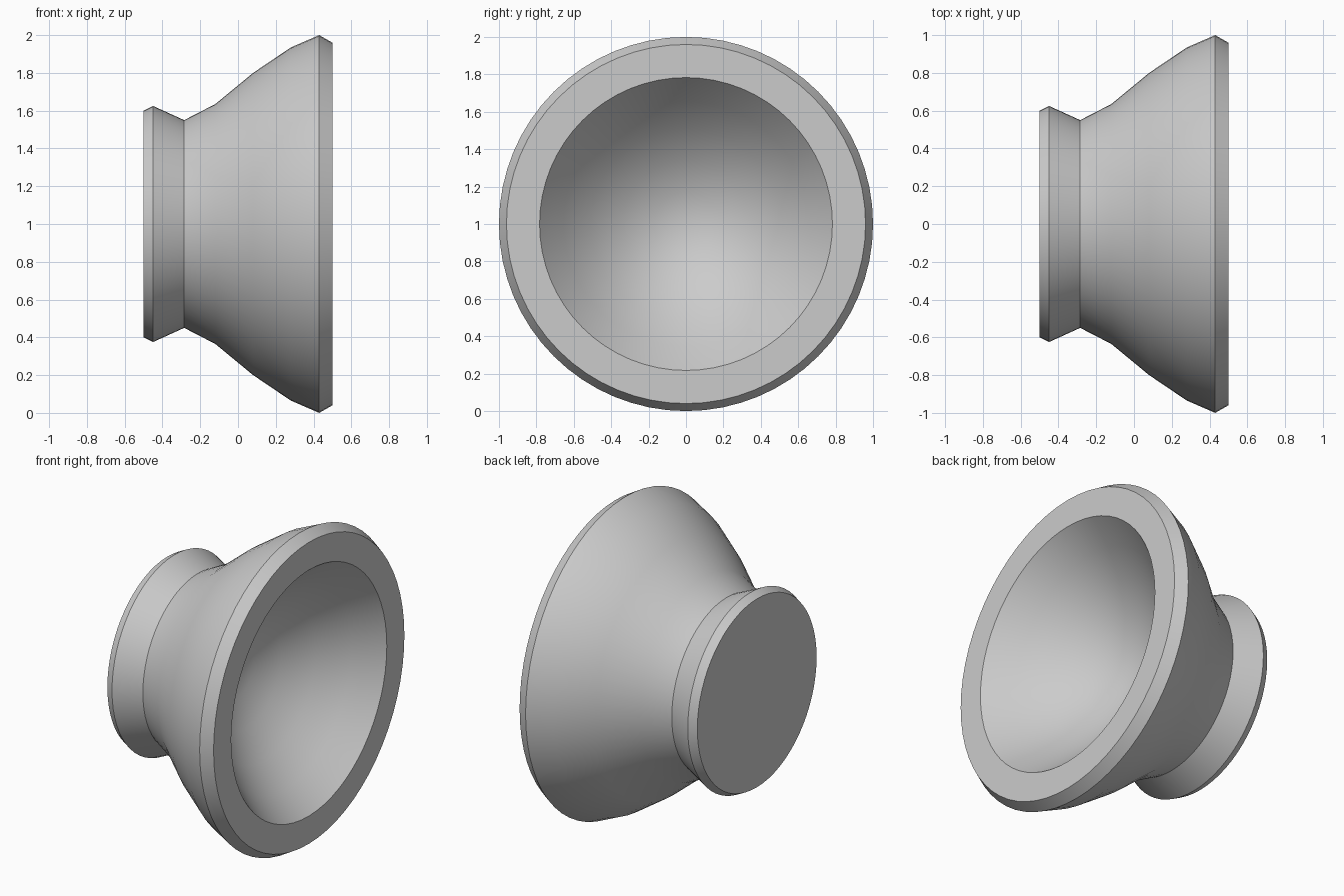
import bpy, bmesh
from math import pi
from mathutils import Matrix

if "Cube" in bpy.data.objects:
    bpy.data.objects.remove(bpy.data.objects["Cube"])

SIDES = 64

# Outer profile as (x, radius): base disc, collar, neck, flared cup, rim
profile = [(-0.5, 0), (-0.5, 0.60), (-0.45, 0.625), (-0.285, 0.55), (-0.12, 0.635),
           (0.08, 0.80), (0.28, 0.935), (0.43, 1.0), (0.5, 0.96)]

# Hollow inside of the cup, from the rim to its deepest point
profile += [(0.5, 0.783), (0.34, 0.655), (0.19, 0.51), (0.065, 0.34), (-0.01, 0.17), (-0.04, 0)]

# Spin the profile around the x axis
bm = bmesh.new()
verts = [bm.verts.new((x, 0, r)) for x, r in profile]
edges = [bm.edges.new(pair) for pair in zip(verts, verts[1:])]
bmesh.ops.spin(bm, geom=verts + edges, axis=(1, 0, 0), cent=(0, 0, 0),
               angle=2 * pi, steps=SIDES, use_duplicate=False)
bmesh.ops.remove_doubles(bm, verts=bm.verts, dist=1e-4)
bmesh.ops.recalc_face_normals(bm, faces=bm.faces)
bmesh.ops.transform(bm, matrix=Matrix.Translation((0, 0, 1)), verts=bm.verts)

mesh = bpy.data.meshes.new("flared_cup")
bm.to_mesh(mesh)
bm.free()
cup = bpy.data.objects.new("flared_cup", mesh)
bpy.context.collection.objects.link(cup)

# Smooth sides with crisp rim, neck and collar edges
bpy.context.view_layer.objects.active = cup
cup.select_set(True)
bpy.ops.object.shade_smooth_by_angle(angle=pi / 6)
